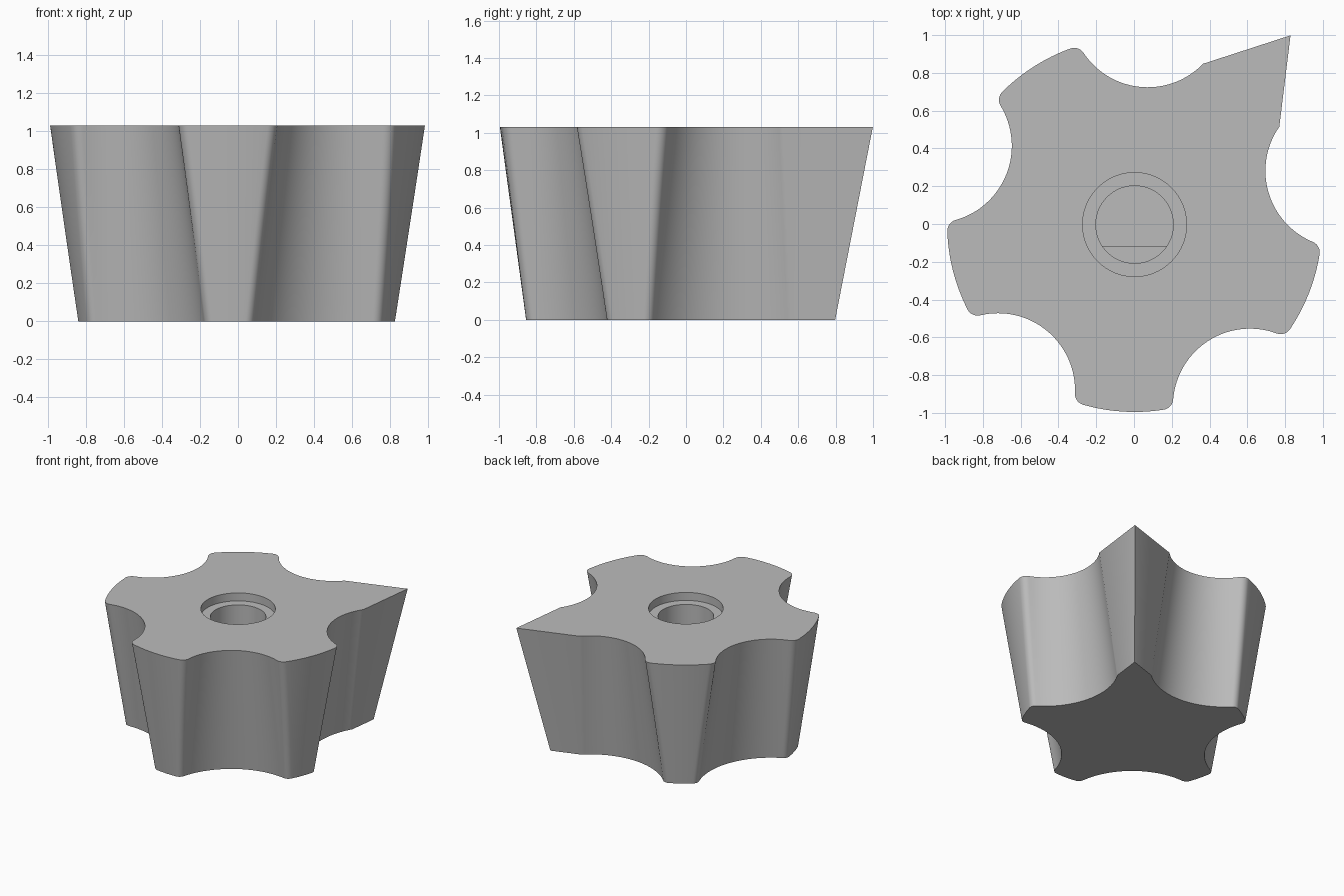
import bpy, bmesh
from math import sin, cos, tan, radians, atan2, acos, sqrt, pi, tau
from mathutils import Vector, Matrix

cube = bpy.data.objects.get("Cube")
if cube:
    bpy.data.objects.remove(cube, do_unlink=True)

HEIGHT = 1.03
DRAFT = 0.14                  # inward wall offset at the base
POINTER = radians(50.5)       # direction of the pointed lobe
HALF = radians(36)            # half of one lobe's sector
CENTRE = Vector((0.003, -0.003))
SCALLOP = Vector((cos(HALF), sin(HALF))) * 1.137


def polar(centre, radius, angle):
    return centre + Vector((cos(angle), sin(angle))) * radius


def arc(centre, radius, start, end, steps):
    return [polar(centre, radius, start + (end - start) * i / steps)
            for i in range(steps + 1)]


def half_lobe(pointed, inset):
    """Half outline, from the lobe's axis to the bottom of the next scallop."""
    origin = Vector((0, 0))
    scoop = 0.408 + inset
    if pointed:
        slope = radians(32.5)
        tip = Vector((1.298 - inset / sin(slope), 0))
        run = Vector((-cos(slope), sin(slope)))
        gap = SCALLOP - tip
        b = gap.dot(run)
        start = tip + run * (b - sqrt(b * b - gap.length_squared + scoop ** 2))
        points = [tip]
    else:
        outer, r = 0.992 - inset, 0.06 - 0.07 * inset
        near, far, dist = outer - r, scoop + r, SCALLOP.length
        angle = HALF - acos((near ** 2 + dist ** 2 - far ** 2) / (2 * near * dist))
        fillet = polar(origin, near, angle)
        to_scoop = SCALLOP - fillet
        points = arc(origin, outer, 0, angle, 6)[:-1]
        points += arc(fillet, r, angle, atan2(to_scoop.y, to_scoop.x), 8)[:-1]
        start = fillet + to_scoop.normalized() * r
    d = start - SCALLOP
    return points + arc(SCALLOP, scoop, atan2(d.y, d.x) % tau, HALF + pi, 16)


def outline(z):
    inset = DRAFT * (1 - z / HEIGHT)
    ring = []
    for k in range(5):
        half = half_lobe(k == 0, inset)
        mirrored = [Vector((p.x, -p.y)) for p in reversed(half)]
        turn = Matrix.Rotation(POINTER + k * tau / 5, 2)
        ring += [turn @ p for p in mirrored[:-1] + half[:-1]]
    return [(p + CENTRE).to_3d() + Vector((0, 0, z)) for p in ring]


def circle(radius, z, flat=-1):
    ring = arc(CENTRE, radius, 0, tau, 96)[:-1]
    return [Vector((p.x, max(p.y, flat), z)) for p in ring]


def loft(bm, rings):
    """Skin a stack of matching rings and return their vertices."""
    rows = [[bm.verts.new(p) for p in ring] for ring in rings]
    for low, high in zip(rows, rows[1:]):
        n = len(low)
        for i in range(n):
            j = (i + 1) % n
            bm.faces.new((low[i], low[j], high[j], high[i]))
    return rows


def loop_edges(bm, row):
    return [bm.edges.get((row[i - 1], row[i])) for i in range(len(row))]


bm = bmesh.new()

# drafted, scalloped outer wall and closed base
wall = loft(bm, [outline(HEIGHT * i / 8) for i in range(9)])
bm.faces.new(wall[0])

# counterbored shaft hole with a flat on its deeper part
seat, ledge, floor = HEIGHT - 0.065, HEIGHT - 0.237, 0.2
bore = loft(bm, [circle(0.275, HEIGHT), circle(0.275, seat), circle(0.205, seat),
                 circle(0.205, ledge), circle(0.205, ledge, -0.12),
                 circle(0.205, floor, -0.12)])
bm.faces.new(bore[-1])

# top face around the hole
bmesh.ops.triangle_fill(bm, use_beauty=True,
                        edges=loop_edges(bm, wall[-1]) + loop_edges(bm, bore[0]))
bmesh.ops.remove_doubles(bm, verts=bm.verts, dist=0.0001)
bmesh.ops.recalc_face_normals(bm, faces=bm.faces)

mesh = bpy.data.meshes.new("knob_body")
bm.to_mesh(mesh)
bm.free()
knob = bpy.data.objects.new("knob_body", mesh)
bpy.context.collection.objects.link(knob)

# plain grey finish
grey = bpy.data.materials.new("mid_grey")
grey.use_nodes = True
colour = (0.5, 0.5, 0.5, 1)
grey.diffuse_color = colour
grey.node_tree.nodes["Principled BSDF"].inputs["Base Color"].default_value = colour
mesh.materials.append(grey)

bpy.ops.object.select_all(action="DESELECT")
knob.select_set(True)
bpy.context.view_layer.objects.active = knob
bpy.ops.object.shade_smooth_by_angle(angle=radians(35))
